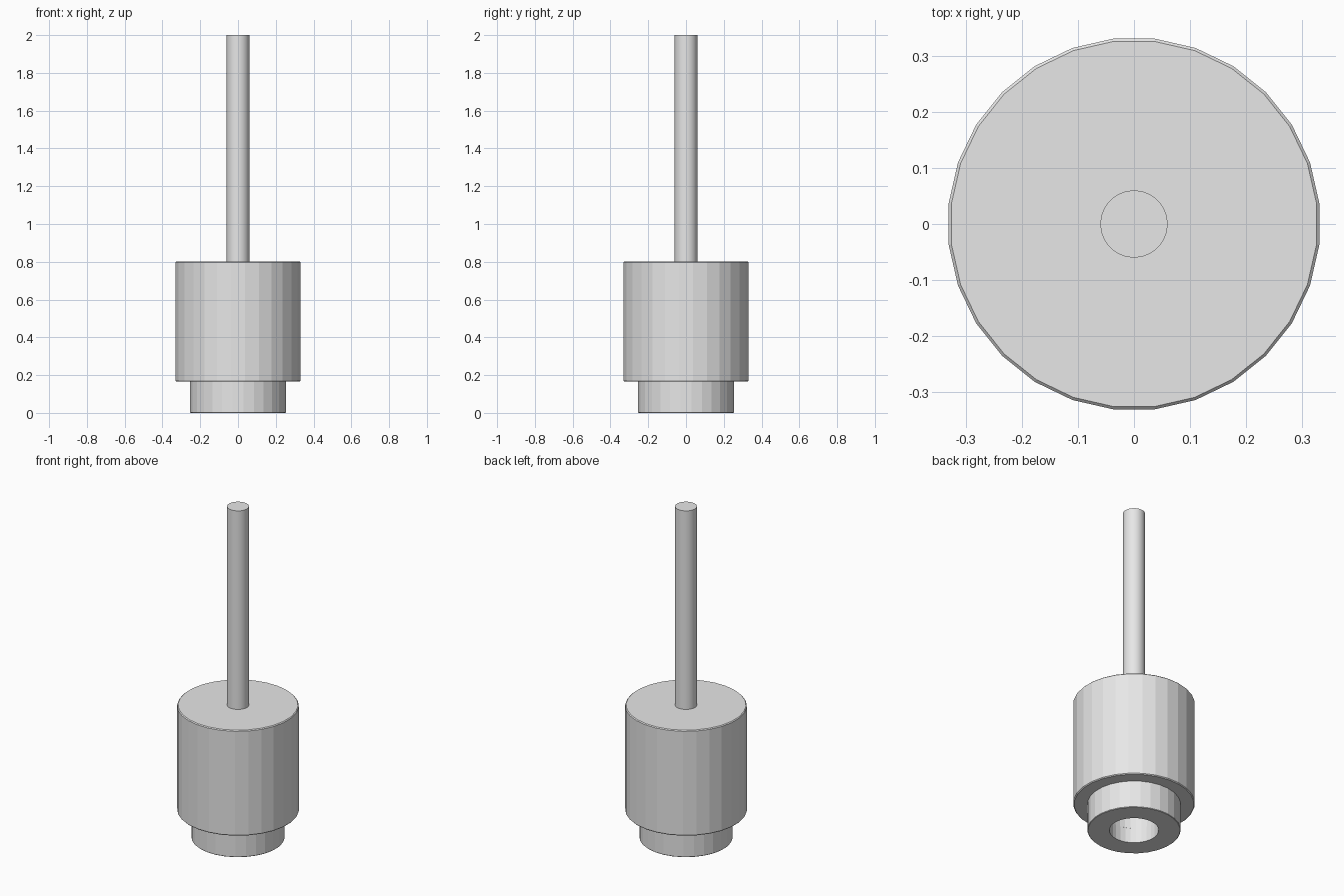
import bpy, bmesh, math

if "Cube" in bpy.data.objects:
    bpy.data.objects.remove(bpy.data.objects["Cube"])

grey = bpy.data.materials.new("light grey")
grey.diffuse_color = (0.8, 0.8, 0.8, 1)
grey.use_nodes = True
grey.node_tree.nodes["Principled BSDF"].inputs["Base Color"].default_value = grey.diffuse_color


def lathe(name, profile, sides, smooth=False):
    """Revolve (radius, height) points, closing the ends that sit on the axis."""
    bm = bmesh.new()
    rings = []
    for r, z in profile:
        if r == 0:
            rings.append([bm.verts.new((0, 0, z))] * sides)
        else:
            rings.append([bm.verts.new((r * math.cos(2 * math.pi * (i + 0.5) / sides),
                                        r * math.sin(2 * math.pi * (i + 0.5) / sides), z))
                          for i in range(sides)])
    for a, b in zip(rings, rings[1:]):
        for i in range(sides):
            j = (i + 1) % sides
            corners = list(dict.fromkeys((a[i], a[j], b[j], b[i])))
            bm.faces.new(corners)
    # merge the flat end fans into single caps
    bmesh.ops.dissolve_limit(bm, angle_limit=0.001, verts=bm.verts, edges=bm.edges)
    bmesh.ops.recalc_face_normals(bm, faces=bm.faces)
    mesh = bpy.data.meshes.new(name)
    bm.to_mesh(mesh)
    bm.free()
    mesh.materials.append(grey)
    obj = bpy.data.objects.new(name, mesh)
    bpy.context.collection.objects.link(obj)
    if smooth:
        bpy.ops.object.select_all(action='DESELECT')
        obj.select_set(True)
        bpy.context.view_layer.objects.active = obj
        bpy.ops.object.shade_smooth_by_angle(angle=math.radians(30))
    return obj


# Hanging rod
lathe("rod", [(0, 0.795), (0.06, 0.795), (0.06, 2.0), (0, 2.0)], 32, smooth=True)

# Main drum with finely chamfered rims
lathe("lamp_body", [(0, 0.165), (0.328, 0.165), (0.333, 0.17),
                    (0.333, 0.797), (0.328, 0.802), (0, 0.802)], 28)

# Lower collar with a stepped round opening underneath
lathe("collar", [(0, 0.18), (0.255, 0.18), (0.255, 0.003), (0.252, 0.0),
                 (0.135, 0.0), (0.135, 0.09), (0.138, 0.092),
                 (0.138, 0.17), (0, 0.17)], 28)
